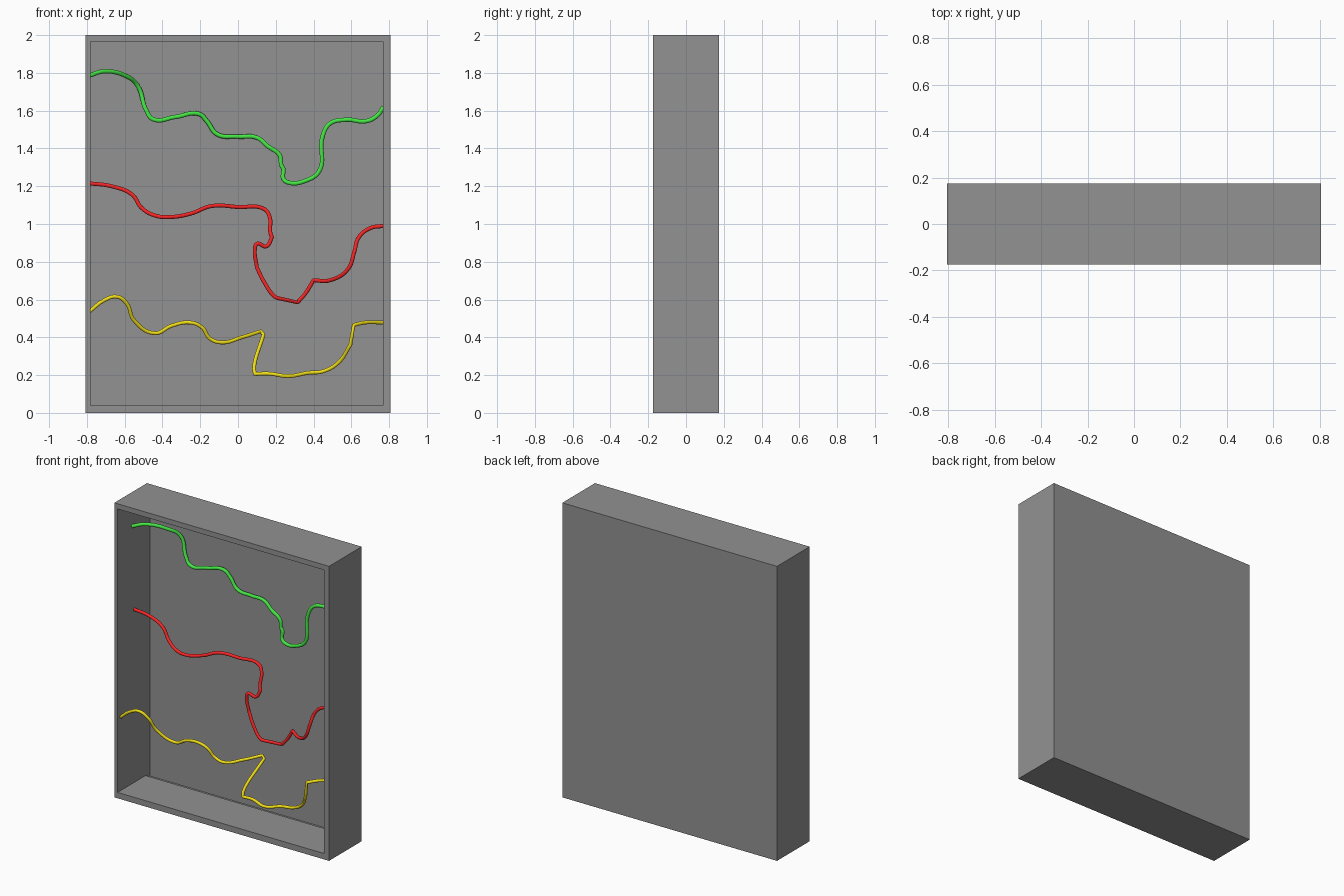
import bpy, bmesh

if "Cube" in bpy.data.objects:
    bpy.data.objects.remove(bpy.data.objects["Cube"])

W, D, H = 1.613, 0.35, 2.0
FRONT = -D / 2
SHARP = True


def paint(ob, name, color):
    mat = bpy.data.materials.new(name)
    mat.diffuse_color = color
    mat.use_nodes = True
    mat.node_tree.nodes["Principled BSDF"].inputs["Base Color"].default_value = mat.diffuse_color
    ob.data.materials.clear()
    ob.data.materials.append(mat)


def prism(name, profile, x0, x1):
    """Extrude a (y, z) profile from x0 to x1."""
    bm = bmesh.new()
    face = bm.faces.new([bm.verts.new((x0, y, z)) for y, z in profile])
    ext = bmesh.ops.extrude_face_region(bm, geom=[face])
    moved = [v for v in ext["geom"] if isinstance(v, bmesh.types.BMVert)]
    bmesh.ops.translate(bm, verts=moved, vec=(x1 - x0, 0, 0))
    bmesh.ops.recalc_face_normals(bm, faces=bm.faces)
    mesh = bpy.data.meshes.new(name)
    bm.to_mesh(mesh)
    bm.free()
    ob = bpy.data.objects.new(name, mesh)
    bpy.context.collection.objects.link(ob)
    return ob


def wire(name, color, radius, points):
    """Round wire through (x, depth behind the front, z[, SHARP]) points."""
    cu = bpy.data.curves.new(name, 'CURVE')
    cu.dimensions = '3D'
    cu.bevel_depth = radius
    cu.bevel_resolution = 7
    cu.resolution_u = 10
    cu.use_fill_caps = True
    sp = cu.splines.new('BEZIER')
    sp.bezier_points.add(len(points) - 1)
    for bp, (x, d, z, *sharp) in zip(sp.bezier_points, points):
        bp.co = (x, FRONT + d, z)
        bp.handle_left_type = bp.handle_right_type = 'VECTOR' if sharp else 'AUTO'
    ob = bpy.data.objects.new(name, cu)
    bpy.context.collection.objects.link(ob)
    bpy.ops.object.select_all(action='DESELECT')
    ob.select_set(True)
    bpy.context.view_layer.objects.active = ob
    bpy.ops.object.convert(target='MESH')
    bpy.ops.object.shade_smooth_by_angle(angle=1.0)
    paint(bpy.context.object, name, color)


# Open-fronted box with a thin back and a narrow slot behind the floor
box = prism("wall_box", [(FRONT, 0), (-FRONT, 0), (-FRONT, H), (FRONT, H)], -W / 2, W / 2)
cavity = prism("cavity_cutter",
               [(-0.3, 0.04), (0.125, 0.04), (0.125, 0.02), (0.17, 0.02),
                (0.17, 1.965), (-0.3, 1.965)], -0.782, 0.768)
cavity.hide_render = True
cut = box.modifiers.new("cavity", 'BOOLEAN')
cut.operation = 'DIFFERENCE'
cut.solver = 'EXACT'
cut.object = cavity
bpy.context.view_layer.objects.active = box
bpy.ops.object.modifier_apply(modifier=cut.name)
bpy.data.objects.remove(cavity)
paint(box, "dark_grey", (0.287, 0.287, 0.287, 1))

# Upper wire
wire("green_wire", (0.06, 0.8, 0.06, 1), 0.0115, [
    (-.785, .157, 1.787), (-.71, .19, 1.808), (-.59, .26, 1.782), (-.53, .315, 1.73),
    (-.485, .31, 1.60), (-.45, .305, 1.555), (-.33, .31, 1.567), (-.205, .32, 1.582),
    (-.165, .325, 1.545), (-.11, .325, 1.475), (0, .32, 1.463), (.10, .315, 1.457),
    (.16, .31, 1.41), (.22, .31, 1.365), (.23, .31, 1.31), (.24, .31, 1.29),
    (.24, .305, 1.24), (.265, .30, 1.22), (.36, .29, 1.23), (.43, .285, 1.28),
    (.447, .285, 1.46), (.485, .29, 1.53), (.57, .29, 1.552), (.68, .29, 1.545),
    (.735, .29, 1.572), (.77, .29, 1.62)])

# Middle wire
wire("red_wire", (0.9, 0.02, 0.02, 1), 0.0105, [
    (-.785, .18, 1.215), (-.67, .18, 1.2), (-.56, .17, 1.155), (-.51, .16, 1.085),
    (-.44, .14, 1.045), (-.36, .13, 1.037), (-.25, .15, 1.055), (-.14, .17, 1.095),
    (0, .19, 1.09), (.14, .20, 1.078), (.167, .19, 1.04), (.172, .165, .95),
    (.18, .16, .93, SHARP), (.15, .15, .882), (.10, .14, .895), (.09, .14, .87),
    (.10, .15, .77, SHARP), (.14, .14, .69), (.195, .135, .615), (.21, .137, .608, SHARP),
    (.315, .195, .585, SHARP), (.355, .195, .63), (.40, .19, .702, SHARP),
    (.49, .13, .703), (.585, .07, .765), (.615, .07, .85), (.64, .09, .93),
    (.70, .09, .978), (.77, .08, .99)])

# Lower wire
wire("yellow_wire", (0.9, 0.75, 0.01, 1), 0.010, [
    (-.785, .036, .538), (-.71, .034, .595), (-.64, .034, .615), (-.59, .05, .58),
    (-.55, .09, .49), (-.44, .13, .422), (-.35, .12, .462), (-.25, .11, .478),
    (-.19, .12, .452), (-.15, .14, .395), (-.09, .15, .373), (.02, .20, .40),
    (.12, .265, .432, SHARP), (.135, .262, .415, SHARP), (.085, .11, .235),
    (.09, .10, .206, SHARP), (.16, .10, .208), (.27, .08, .195), (.37, .11, .212),
    (.45, .12, .22), (.53, .10, .265), (.595, .05, .36, SHARP), (.612, .04, .465, SHARP),
    (.67, .08, .478), (.77, .15, .478)])
